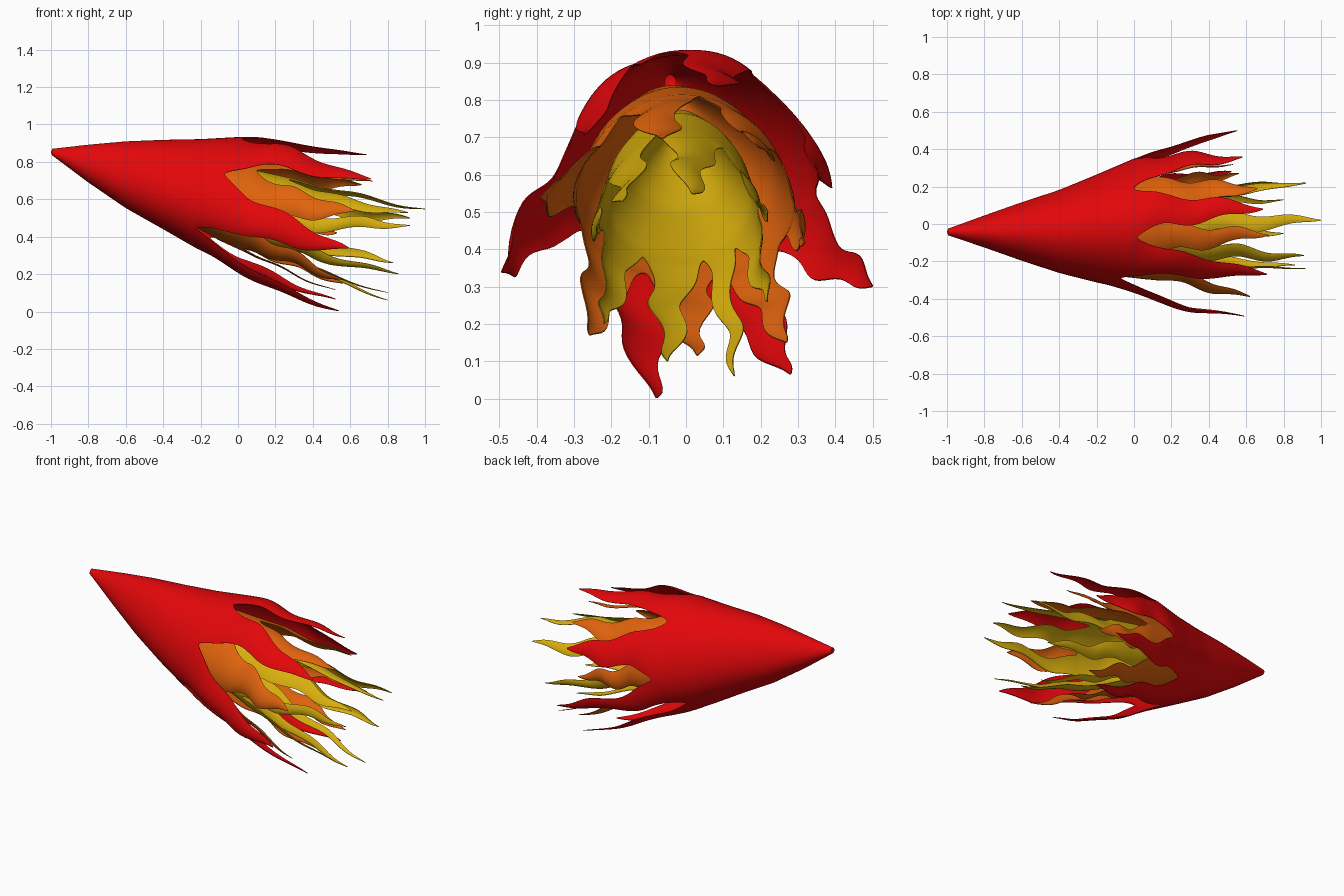
import bpy, bmesh, math
from mathutils import Vector

if "Cube" in bpy.data.objects:
    bpy.data.objects.remove(bpy.data.objects["Cube"])


def material(name, rgb):
    m = bpy.data.materials.new(name)
    m.diffuse_color = (*rgb, 1)
    m.use_nodes = True
    m.node_tree.nodes["Principled BSDF"].inputs["Base Color"].default_value = m.diffuse_color
    return m


def section(prof, x, a, egg):
    """Point on the shell at station x, angle a (degrees from top, towards +y)."""
    i = 0
    while i < len(prof) - 2 and x > prof[i + 1][0]:
        i += 1
    p, q = prof[i], prof[i + 1]
    f = (x - p[0]) / (q[0] - p[0])
    zt, zb, y0, y1 = (p[k] + (q[k] - p[k]) * f for k in range(1, 5))
    s, c = math.sin(math.radians(a)), math.cos(math.radians(a))
    y = (y0 + y1) / 2 + (y1 - y0) / 2 * s * (1 - egg * c)
    return Vector((x, y, (zt + zb) / 2 + (zt - zb) / 2 * c))


def flame_shell(name, mat, prof, bounds, notches, tips, phase, egg, flare={}, n=10, rows=24, steps=26):
    """Open cone whose rim splits into wavy tongues. bounds and notches give the
    angle and x of each gap; tips gives the end point of each tongue; flare bulges
    chosen tongues sideways (y, z)."""
    bm = bmesh.new()
    cols = []
    for i in range(len(tips)):
        for k in range(n):
            f = k / n
            cols.append((bounds[i] + (bounds[i + 1] - bounds[i]) * f,
                         notches[i] + (notches[i + 1] - notches[i]) * f))
    count = len(cols)
    x0 = prof[0][0]
    # cone body
    grid = [[bm.verts.new(section(prof, x0 + (xr - x0) * r / rows, a, egg)) for a, xr in cols]
            for r in range(rows + 1)]
    for r in range(rows):
        for c in range(count):
            d = (c + 1) % count
            bm.faces.new((grid[r][c], grid[r][d], grid[r + 1][d], grid[r + 1][c]))
    # rounded nose
    nose = bm.verts.new(sum((v.co for v in grid[0]), Vector()) / count - Vector((0.006, 0, 0)))
    for c in range(count):
        bm.faces.new((nose, grid[0][(c + 1) % count], grid[0][c]))
    # tongues
    for i, tip in enumerate(tips):
        rim = [grid[rows][(i * n + k) % count] for k in range(n + 1)]
        a, xr = cols[i * n + n // 2]
        base, tip = section(prof, xr, a, egg), Vector(tip)
        L = tip.x - base.x
        m0 = (base - section(prof, xr - 0.1, a, egg)) * (L * 9)
        m1 = (tip - base) * 0.6
        m1.x = L
        side = (rim[-1].co - rim[0].co).normalized()
        out = Vector((1, 0, 0)).cross(side)
        bulge = Vector((0, *flare.get(i, (0, 0))))
        offs = [v.co - base for v in rim]
        prev = rim
        for s in range(1, steps + 1):
            t = (s / steps) ** 1.4
            p = (base * (2*t**3 - 3*t*t + 1) + m0 * (t**3 - 2*t*t + t)
                 + tip * (3*t*t - 2*t**3) + m1 * (t**3 - t*t))
            fade = math.sin(math.pi * t)
            p += side * (0.02 * fade * math.sin(11 * t + phase + i * 1.9))
            p += out * (0.009 * fade * math.sin(9 * t + i * 2.3))
            p += bulge * fade ** 2
            w = (1 - 0.38 * min(1, t / 0.25) ** 0.6) * (1 - 0.96 * t ** 2.2)
            row = [bm.verts.new(p + o * w) for o in offs]
            for k in range(n):
                bm.faces.new((prev[k], prev[k + 1], row[k + 1], row[k]))
            prev = row
    bmesh.ops.recalc_face_normals(bm, faces=bm.faces)
    me = bpy.data.meshes.new(name)
    bm.to_mesh(me)
    bm.free()
    ob = bpy.data.objects.new(name, me)
    bpy.context.collection.objects.link(ob)
    me.materials.append(mat)
    bpy.context.view_layer.objects.active = ob
    ob.select_set(True)
    # thin wall
    mod = ob.modifiers.new("wall", 'SOLIDIFY')
    mod.thickness = 0.003
    mod.offset = -1
    bpy.ops.object.modifier_apply(modifier=mod.name)
    bpy.ops.object.shade_smooth_by_angle(angle=math.radians(40))
    ob.select_set(False)


# profiles: x, top z, bottom z, left y, right y
red = [(-0.994, .87, .835, -.06, -.025), (-.8, .892, .69, -.125, .045), (-.6, .91, .553, -.195, .115),
       (-.4, .918, .44, -.26, .18), (-.2, .922, .325, -.31, .262), (.03, .935, .22, -.36, .36)]
flame_shell("outer_flame", material("flame red", (.76, .002, .003)), red,
            [-180, -130, -65, -13, 38, 95, 135, 180],
            [-.22, -.22, -.07, .02, 0, 0, -.15, -.22],
            [(.54, -.08, .002), (.59, -.495, .34), (.71, -.27, .71), (.69, .08, .84),
             (.58, .36, .6), (.55, .5, .3), (.52, .28, .065)], 0.5, .13,
            {0: (0, -.02), 1: (-.03, -.02), 2: (0, .02), 5: (0, -.02)})

orange = [(-.8, .83, .79, -.05, -.01), (-.4, .84, .55, -.2, .13), (-.1, .835, .38, -.275, .24),
          (.12, .815, .28, -.3, .285)]
flame_shell("middle_flame", material("flame orange", (.74, .125, .004)), orange,
            [-162, -112, -40, 10, 72, 122, 162, 198],
            [.03, .06, .1, .13, .12, .1, .04, .03],
            [(.56, -.26, .17), (.62, -.39, .54), (.72, -.06, .7), (.66, .19, .68),
             (.53, .32, .42), (.56, .27, .15), (.52, .03, .115)], 2.0, .13)

yellow = [(-.5, .75, .70, -.04, 0), (-.2, .775, .5, -.145, .105), (.05, .765, .375, -.215, .175),
          (.28, .715, .28, -.24, .2)]
flame_shell("inner_flame", material("flame yellow", (.68, .425, .004)), yellow,
            [-197, -155, -113, -68, -18, 38, 90, 137, 163],
            [.09, .09, .18, .25, .27, .27, .22, .12, .09],
            [(.8, -.05, .1), (.86, -.22, .2), (.92, -.24, .46), (.91, -.17, .53),
             (1.0, .02, .55), (.92, .22, .5), (.83, .22, .26), (.8, .13, .06)], 3.5, .15)
